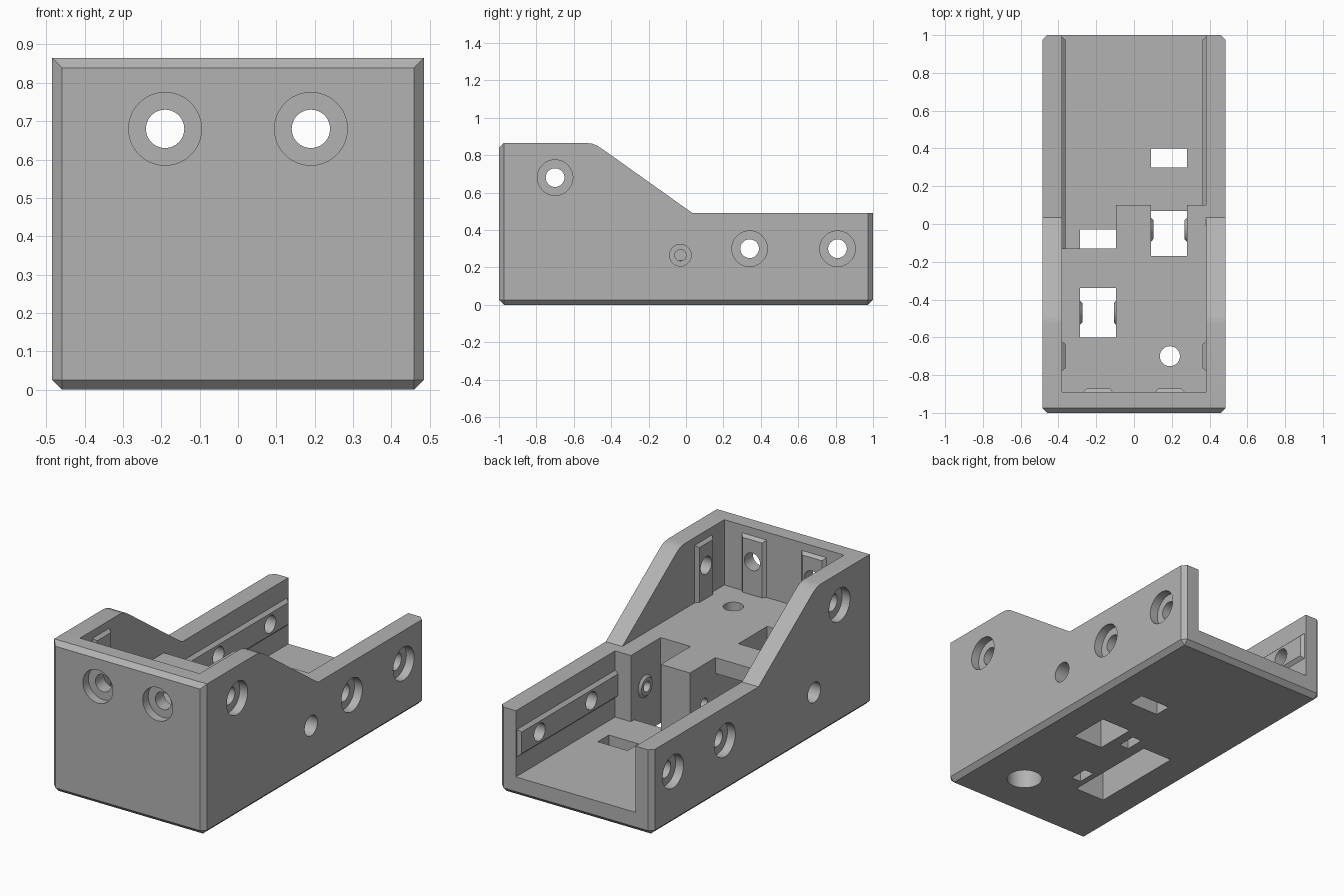
import bpy, bmesh, math
from mathutils import Matrix, Vector

cube = bpy.data.objects.get("Cube")
if cube:
    bpy.data.objects.remove(cube, do_unlink=True)

grey = bpy.data.materials.new("plain_grey")
grey.use_nodes = True
COLOUR = (0.45, 0.45, 0.45, 1)
grey.diffuse_color = COLOUR
grey.node_tree.nodes["Principled BSDF"].inputs["Base Color"].default_value = COLOUR

W, WALL_IN, FRONT_IN = 0.485, 0.38, -0.89    # outer half width, inner faces
FLOOR, DECK, TOP = 0.11, 0.49, 0.865         # heights
BAY = 0.19                                   # offset of the two bays
AXIS_ROT = {"x": Matrix.Rotation(math.pi / 2, 4, "Y"),
            "y": Matrix.Rotation(-math.pi / 2, 4, "X"),
            "z": Matrix.Identity(4)}


def to_object(name, bm):
    bmesh.ops.recalc_face_normals(bm, faces=bm.faces)
    mesh = bpy.data.meshes.new(name)
    bm.to_mesh(mesh)
    bm.free()
    mesh.materials.append(grey)
    ob = bpy.data.objects.new(name, mesh)
    bpy.context.collection.objects.link(ob)
    return ob


def box(name, x, y, z):
    bm = bmesh.new()
    bmesh.ops.create_cube(bm, size=1)
    for v in bm.verts:
        v.co = Vector([lo + (c + 0.5) * (hi - lo) for c, (lo, hi) in zip(v.co, (x, y, z))])
    return to_object(name, bm)


def rod(name, start, axis, length, r1, r2=None):
    """Cylinder or cone running from start along +axis (or -axis if length < 0)."""
    bm = bmesh.new()
    r2 = r1 if r2 is None else r2
    a, b = (r1, r2) if length > 0 else (r2, r1)
    bmesh.ops.create_cone(bm, cap_ends=True, segments=48, radius1=a, radius2=b, depth=abs(length))
    bmesh.ops.translate(bm, vec=(0, 0, length / 2), verts=bm.verts)
    bm.transform(Matrix.Translation(start) @ AXIS_ROT[axis])
    return to_object(name, bm)


def combine(other, operation):
    mod = body.modifiers.new(operation, "BOOLEAN")
    mod.operation = operation
    mod.solver = "EXACT"
    mod.object = other
    bpy.context.view_layer.objects.active = body
    bpy.ops.object.modifier_apply(modifier=mod.name)
    bpy.data.objects.remove(other, do_unlink=True)


def cut(ob):
    combine(ob, "DIFFERENCE")


def add(ob):
    combine(ob, "UNION")


def tongue(name, loc, out, along, length):
    """Tapered locating key: sits on a wall, points along out, runs both ways along 'along'."""
    out, along = Vector(out), Vector(along)
    side = along.cross(out)
    bm = bmesh.new()
    bmesh.ops.create_cube(bm, size=1)
    for v in bm.verts:
        tip = v.co.x > 0
        depth = 0.018 if tip else -0.012
        half = 0.062 if tip else 0.09
        reach = length / 2 - (0.025 if tip else 0)
        v.co = (Vector(loc) + out * depth + side * math.copysign(half, v.co.y)
                + along * math.copysign(reach, v.co.z))
    return to_object(name, bm)


# Outer body: side profile extruded across the width, then chamfered
profile = [(-1, 0), (1, 0), (1, DECK), (0.035, DECK), (-0.45, 0.835),
           (-0.475, 0.851), (-0.5, 0.861), (-0.53, TOP), (-1, TOP)]
bm = bmesh.new()
side = bm.faces.new([bm.verts.new((-W, y, z)) for y, z in profile])
ext = bmesh.ops.extrude_face_region(bm, geom=[side])
bmesh.ops.translate(bm, vec=(2 * W, 0, 0),
                    verts=[g for g in ext["geom"] if isinstance(g, bmesh.types.BMVert)])
bmesh.ops.recalc_face_normals(bm, faces=bm.faces)


def chamfered(e):
    a, b = e.verts[0].co, e.verts[1].co
    bottom = max(a.z, b.z) < 0.001
    corner = abs(a.z - b.z) > 0.1 and abs(a.y - b.y) < 0.001
    front_top = max(a.y, b.y) < -0.99 and min(a.z, b.z) > TOP - 0.001
    return bottom or corner or front_top


bmesh.ops.bevel(bm, geom=[e for e in bm.edges if chamfered(e)], offset=0.026,
                offset_type="OFFSET", segments=1, affect="EDGES")
body = to_object("bracket_body", bm)

# Upper cavity and the two rear troughs around the stepped block
cut(box("upper_cavity", (-WALL_IN, WALL_IN), (FRONT_IN, 1.1), (DECK, 1)))
cut(box("rear_trough", (-WALL_IN, WALL_IN), (0.1, 1.1), (FLOOR, 0.6)))
cut(box("step_trough", (-WALL_IN, -0.095), (-0.13, 1.1), (FLOOR, 0.6)))

# Wheel pockets, belt tunnel and floor slots
cut(box("right_pocket", (0.09, 0.28), (-0.17, 0.07), (-0.1, 0.6)))
cut(box("right_pocket_mouth", (0.09, 0.28), (0, 0.15), (FLOOR, 0.6)))
cut(box("left_pocket", (-0.285, -0.095), (-0.6, -0.34), (-0.1, 0.6)))
cut(box("belt_tunnel", (-0.285, -0.095), (-0.4, -0.03), (-0.1, 0.4)))
cut(box("floor_slot", (0.09, 0.28), (0.3, 0.4), (-0.1, 0.2)))

# Locating keys on the inner walls
for s, start in ((-1, -0.18), (1, 0.05)):
    add(tongue("rail_key", (s * WALL_IN, (start + 1) / 2, 0.3), (-s, 0, 0), (0, 1, 0), 0.998 - start))
    add(tongue("side_key", (s * WALL_IN, -0.7, 0.645), (-s, 0, 0), (0, 0, 1), 0.37))
    add(tongue("front_key", (s * BAY, FRONT_IN, 0.645), (0, 1, 0), (0, 0, 1), 0.37))

# Axle bosses, axle holes and captive nut slots
AXLE_Z = 0.265
for y, lo, hi in ((-0.03, 0.09, 0.28), (-0.47, -0.285, -0.095)):
    add(rod("axle_boss", (lo - 0.01, y, AXLE_Z), "x", 0.022, 0.075, 0.05))
    add(rod("axle_boss", (hi + 0.01, y, AXLE_Z), "x", -0.022, 0.075, 0.05))
cut(rod("right_axle", (0.6, -0.03, AXLE_Z), "x", -0.75, 0.03))
cut(rod("right_axle_head", (0.6, -0.03, AXLE_Z), "x", -0.24, 0.058))
cut(rod("left_axle", (-0.6, -0.47, AXLE_Z), "x", 0.65, 0.03))
cut(rod("left_axle_head", (-0.6, -0.47, AXLE_Z), "x", 0.24, 0.058))
for x, y in ((0, -0.03), (-0.03, -0.47)):
    cut(box("nut_slot", (x - 0.03, x + 0.03), (y - 0.055, y + 0.055), (-0.1, AXLE_Z + 0.06)))

# Counterbored screw holes: outer face point, axis, inward direction
screws = []
for s in (-1, 1):
    screws += [((s * W, y, z), "x", -s) for y, z in ((-0.7, 0.68), (0.34, 0.3), (0.81, 0.3))]
    screws.append(((s * BAY, -1, 0.68), "y", 1))
for point, axis, d in screws:
    step = Vector([float(a == axis) for a in "xyz"]) * d
    start = Vector(point) - step * 0.05
    cut(rod("screw_hole", start, axis, d * 0.22, 0.05))
    cut(rod("screw_head", start, axis, d * 0.1, 0.095))
cut(rod("deck_hole", (BAY, -0.7, -0.1), "z", 0.7, 0.053))
cut(rod("deck_hole_head", (BAY, -0.7, -0.1), "z", 0.48, 0.095))

# Smooth the bores while keeping hard edges
bpy.ops.object.select_all(action="DESELECT")
body.select_set(True)
bpy.context.view_layer.objects.active = body
bpy.ops.object.shade_smooth_by_angle(angle=math.radians(20))
